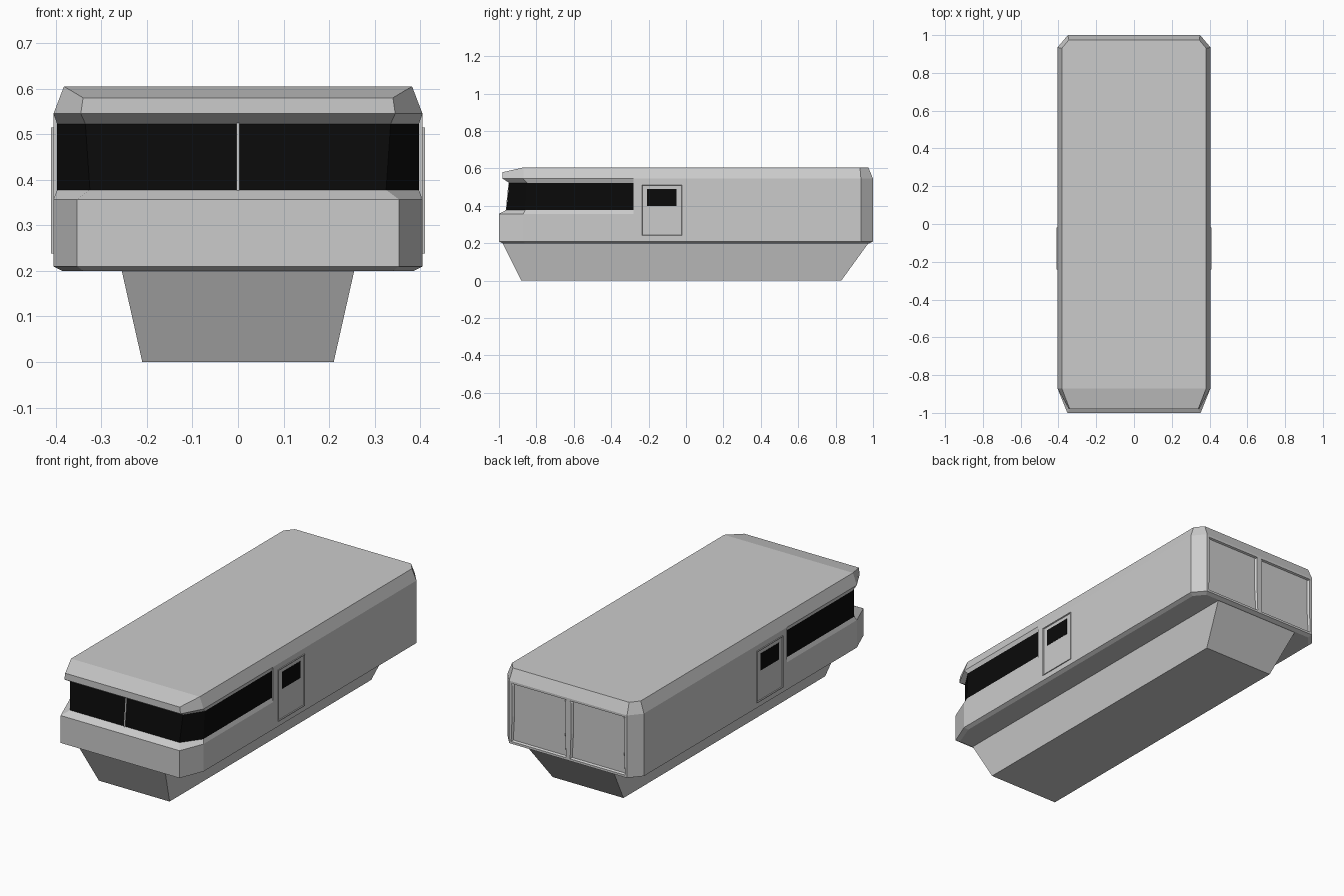
import bpy, bmesh

if "Cube" in bpy.data.objects:
    bpy.data.objects.remove(bpy.data.objects["Cube"])

black = bpy.data.materials.new("black_glass")
black.diffuse_color = (0.003, 0.003, 0.003, 1)
black.use_nodes = True
black.node_tree.nodes["Principled BSDF"].inputs["Base Color"].default_value = black.diffuse_color
grey = bpy.data.materials.new("grey_paint")
grey.diffuse_color = (0.6, 0.61, 0.63, 1)
grey.use_nodes = True
grey.node_tree.nodes["Principled BSDF"].inputs["Base Color"].default_value = grey.diffuse_color


def finish(name, bm, mats=()):
    bmesh.ops.recalc_face_normals(bm, faces=bm.faces[:])
    me = bpy.data.meshes.new(name)
    bm.to_mesh(me)
    bm.free()
    for m in mats:
        me.materials.append(m)
    ob = bpy.data.objects.new(name, me)
    bpy.context.collection.objects.link(ob)
    return ob


def box_bm(x0, x1, y0, y1, z0, z1):
    bm = bmesh.new()
    bmesh.ops.create_cube(bm, size=1)
    for v in bm.verts:
        v.co = ((x0 + x1) / 2 + v.co.x * (x1 - x0),
                (y0 + y1) / 2 + v.co.y * (y1 - y0),
                (z0 + z1) / 2 + v.co.z * (z1 - z0))
    return bm


def ring(z, fy, fx, cy, cx, sx, by2, bx, by, zf=None):
    """Plan outline at height z: front nose, front corner, side step, rear corner, rear."""
    zf = z if zf is None else zf
    half = [(0, fy, zf), (fx, fy, zf), (cx, cy, z), (cx, -0.28, z),
            (sx, -0.28, z), (sx, by2, z), (bx, by, z), (0, by, z)]
    return half + [(-x, y, w) for x, y, w in half[-2:0:-1]]


# Body shell: lofted outlines, the window band is stepped in at the front
W = 0.405
rings = [
    ring(0.200, -0.98, 0.34, -0.86, 0.385, 0.385, 0.925, 0.34, 0.98),
    ring(0.210, -1.00, 0.353, -0.87, W, W, 0.935, 0.35, 1.0),
    ring(0.357, -1.00, 0.353, -0.87, W, W, 0.935, 0.35, 1.0),
    ring(0.378, -0.96, 0.325, -0.86, 0.397, W, 0.935, 0.35, 1.0),
    ring(0.523, -0.945, 0.335, -0.85, 0.397, W, 0.935, 0.35, 1.0),
    ring(0.545, -0.98, 0.345, -0.87, W, W, 0.935, 0.35, 1.0),
    ring(0.605, -0.98, 0.34, -0.87, 0.382, 0.382, 0.93, 0.345, 0.975, zf=0.58),
]
bm = bmesh.new()
loops = [[bm.verts.new(p) for p in r] for r in rings]
n = len(loops[0])
for k, (a, b) in enumerate(zip(loops, loops[1:])):
    for i in range(n):
        j = (i + 1) % n
        f = bm.faces.new((a[i], a[j], b[j], b[i]))
        if k == 3 and (i < 3 or i >= n - 3):
            f.material_index = 1
bm.faces.new(loops[0][::-1])
top = loops[-1]
bm.faces.new(top[2:n - 1])
bm.faces.new((top[n - 2], top[n - 1], top[0], top[1], top[2]))
bmesh.ops.remove_doubles(bm, verts=bm.verts[:], dist=1e-5)
bm.normal_update()

# Rear doors: merge the rear wall into two panels and recess them
for s in (1, -1):
    rear = [f for f in bm.faces if f.normal.y > 0.99 and f.calc_center_median().x * s > 0]
    panel = bmesh.ops.dissolve_faces(bm, faces=rear, use_verts=False)["region"]
    bm.normal_update()
    bmesh.ops.inset_individual(bm, faces=panel, thickness=0.017, depth=0)
    bmesh.ops.inset_individual(bm, faces=panel, thickness=0.008, depth=-0.01)
finish("body_shell", bm, (grey, black))

# Hull: tapered underside
bm = bmesh.new()
low = [bm.verts.new(p) for p in
       ((-0.21, -0.88, 0), (0.21, -0.88, 0), (0.21, 0.83, 0), (-0.21, 0.83, 0))]
high = [bm.verts.new(p) for p in
        ((-0.255, -0.98, 0.2), (0.255, -0.98, 0.2), (0.255, 0.975, 0.2), (-0.255, 0.975, 0.2))]
bm.faces.new(low[::-1])
bm.faces.new(high)
for i in range(4):
    j = (i + 1) % 4
    bm.faces.new((low[i], low[j], high[j], high[i]))
finish("lower_hull", bm, (grey,))

# Windscreen divider, leaning with the glass
bm = box_bm(-0.003, 0.003, -0.964, -0.94, 0.376, 0.525)
for v in bm.verts:
    if v.co.z > 0.5:
        v.co.y += 0.015
finish("windscreen_divider", bm, (grey,))

# Side doors with raised rim and small window
for s, side in ((1, "right"), (-1, "left")):
    bm = box_bm(min(s * 0.395, s * 0.41), max(s * 0.395, s * 0.41), -0.24, -0.018, 0.238, 0.515)
    bm.normal_update()
    outer = [f for f in bm.faces if f.normal.x * s > 0.9]
    bmesh.ops.inset_individual(bm, faces=outer, thickness=0.006, depth=0)
    bmesh.ops.inset_individual(bm, faces=outer, thickness=0.003, depth=-0.004)
    finish(side + "_door", bm, (grey,))
    bm = box_bm(min(s * 0.4, s * 0.4075), max(s * 0.4, s * 0.4075), -0.208, -0.05, 0.4, 0.49)
    finish(side + "_door_window", bm, (black,))
